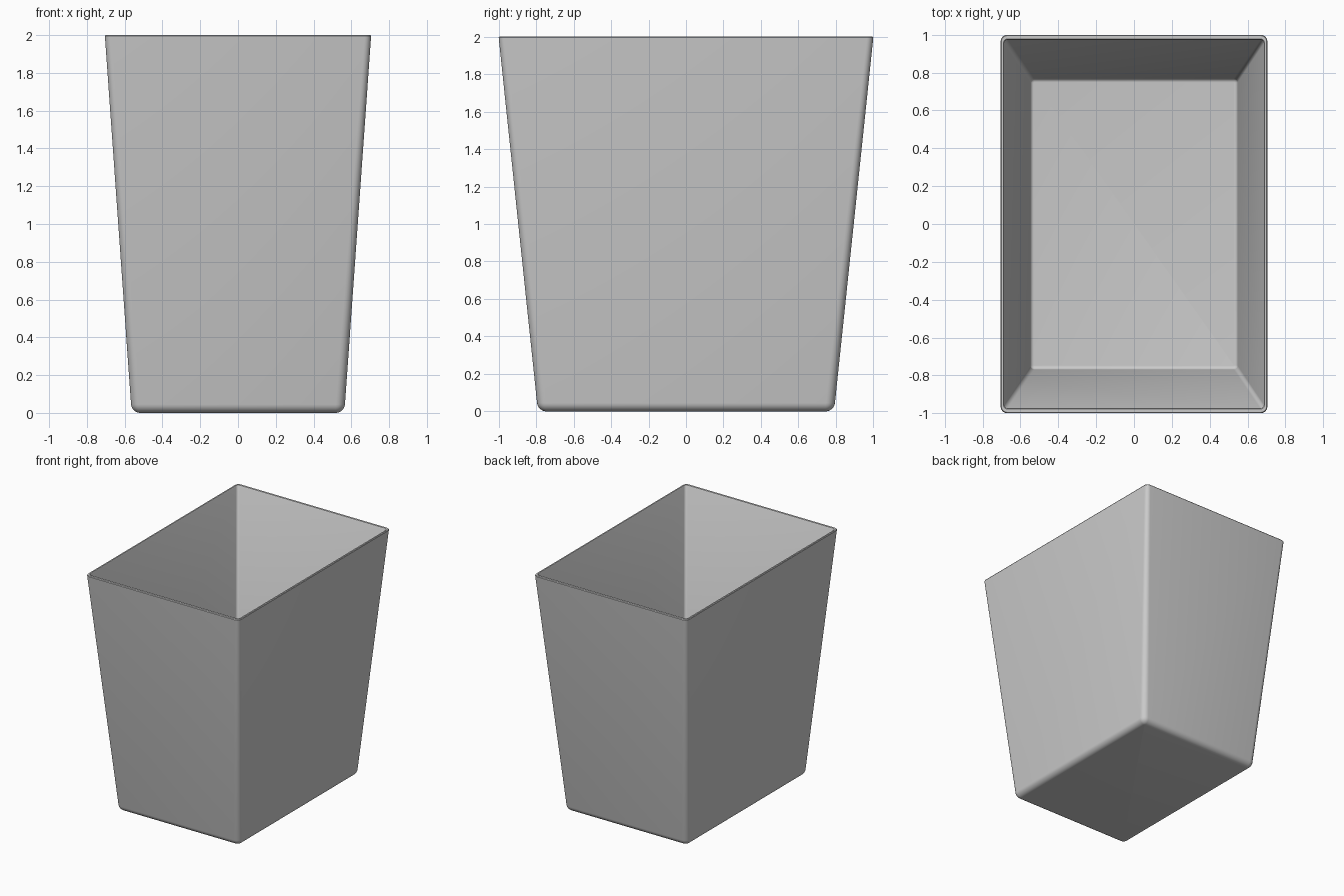
import bpy, bmesh
from math import sin, cos, pi

if "Cube" in bpy.data.objects:
    bpy.data.objects.remove(bpy.data.objects["Cube"])

H = 2.0
TOP_X, TOP_Y = 0.705, 1.0      # outer half sizes at the rim
BOT_X, BOT_Y = 0.563, 0.79     # outer half sizes at the base
STEPS = 6


def ring(bm, hx, hy, r, z):
    """Rounded rectangle loop of vertices."""
    verts = []
    for k, (sx, sy) in enumerate([(1, 1), (-1, 1), (-1, -1), (1, -1)]):
        for i in range(STEPS + 1):
            a = pi / 2 * (k + i / STEPS)
            verts.append(bm.verts.new((sx * (hx - r) + r * cos(a),
                                       sy * (hy - r) + r * sin(a), z)))
    return verts


def wall(bm, z, inset_x, inset_y, r):
    """Loop on the tapered wall at height z, moved inwards."""
    t = z / H
    return ring(bm, BOT_X + (TOP_X - BOT_X) * t - inset_x,
                BOT_Y + (TOP_Y - BOT_Y) * t - inset_y, r, z)


bm = bmesh.new()
loops = []

# rounded base edge, from the underside up to the outer wall
R = 0.045
for i in range(STEPS + 1):
    a = pi / 2 * (1 - i / STEPS)
    d = R * (1 - cos(a))
    loops.append(wall(bm, R * (1 - sin(a)), d, d, 0.048 - d))

# outer wall up to a softly rounded rim
TX, TY = 0.018, 0.026
loops.append(wall(bm, H - 0.006, 0, 0, 0.034))
loops.append(wall(bm, H, 0.004, 0.005, 0.031))
loops.append(wall(bm, H, TX - 0.003, TY - 0.004, 0.023))
loops.append(wall(bm, H - 0.006, TX, TY, 0.02))

# inner wall down to a small rounded floor edge
FLOOR, RI = 0.025, 0.018
for i in range(STEPS + 1):
    a = pi / 2 * i / STEPS
    d = RI * (1 - cos(a))
    loops.append(wall(bm, FLOOR + RI * (1 - sin(a)), TX + d, TY + d, 0.021 - d))

for lo, hi in zip(loops, loops[1:]):
    n = len(lo)
    for i in range(n):
        j = (i + 1) % n
        bm.faces.new((lo[i], lo[j], hi[j], hi[i]))
bm.faces.new(loops[0][::-1])
bm.faces.new(loops[-1])
bmesh.ops.recalc_face_normals(bm, faces=bm.faces)

mesh = bpy.data.meshes.new("waste_bin")
bm.to_mesh(mesh)
bm.free()
bin_obj = bpy.data.objects.new("waste_bin", mesh)
bpy.context.collection.objects.link(bin_obj)
bpy.context.view_layer.objects.active = bin_obj
bin_obj.select_set(True)
bpy.ops.object.shade_smooth_by_angle(angle=0.6)
